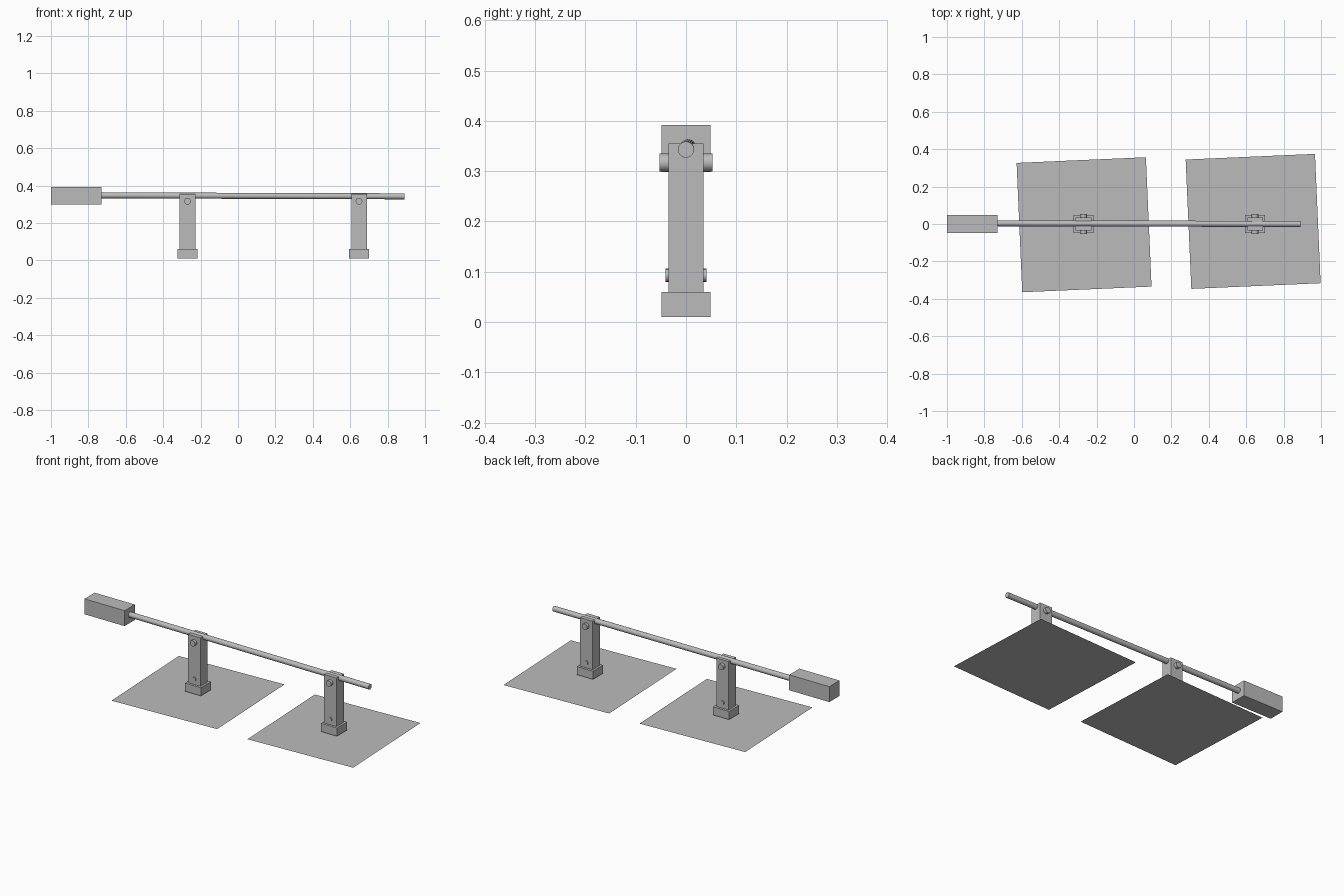
import bpy
import math
from mathutils import Vector

old = bpy.data.objects.get("Cube")
if old:
    bpy.data.objects.remove(old, do_unlink=True)

grey = bpy.data.materials.new("plain grey")
grey.use_nodes = True
colour = (0.5, 0.5, 0.5, 1)
grey.diffuse_color = colour
grey.node_tree.nodes["Principled BSDF"].inputs["Base Color"].default_value = colour


def finish(name):
    obj = bpy.context.object
    obj.name = name
    obj.data.materials.append(grey)
    return obj


def box(name, centre, size):
    bpy.ops.mesh.primitive_cube_add(size=1, location=centre)
    obj = finish(name)
    obj.scale = size
    bpy.ops.object.transform_apply(location=False, rotation=False, scale=True)
    return obj


def cylinder(name, start, end, radius, sides=24):
    a, b = Vector(start), Vector(end)
    bpy.ops.mesh.primitive_cylinder_add(
        vertices=sides, radius=radius, depth=(b - a).length, location=(a + b) / 2,
        rotation=(b - a).to_track_quat('Z', 'Y').to_euler())
    finish(name)
    bpy.ops.object.shade_smooth_by_angle(angle=math.radians(40))


def ground_sheet(name, x, y):
    bpy.ops.mesh.primitive_plane_add(
        size=0.692, location=(x, y, 0), rotation=(0, 0, math.radians(-2.5) + math.radians(5)))
    obj = finish(name)
    return obj


# Long bar with a counterweight block at its right end
box("counterweight", (-0.865, 0, 0.345), (0.27, 0.098, 0.094))
cylinder("bar", (-0.74, 0.004, 0.348), (0.89, 0, 0.343), 0.016)

# Two identical posts with feet and bolts
for side, x in (("right", -0.27), ("left", 0.647)):
    box(side + "_foot", (x, 0, 0.035), (0.108, 0.098, 0.05))
    box(side + "_post", (x, 0, 0.2075), (0.083, 0.07, 0.295))
    # Bolts pass right through, so heads show on both faces
    cylinder(side + "_pivot_bolt", (x, -0.053, 0.317), (x, 0.053, 0.317), 0.018, 16)
    cylinder(side + "_foot_bolt", (x, -0.041, 0.093), (x, 0.041, 0.093), 0.013, 16)

# Slightly turned flat sheets under the posts
ground_sheet("right_ground_sheet", -0.267, -0.004)
ground_sheet("left_ground_sheet", 0.637, 0.014)
